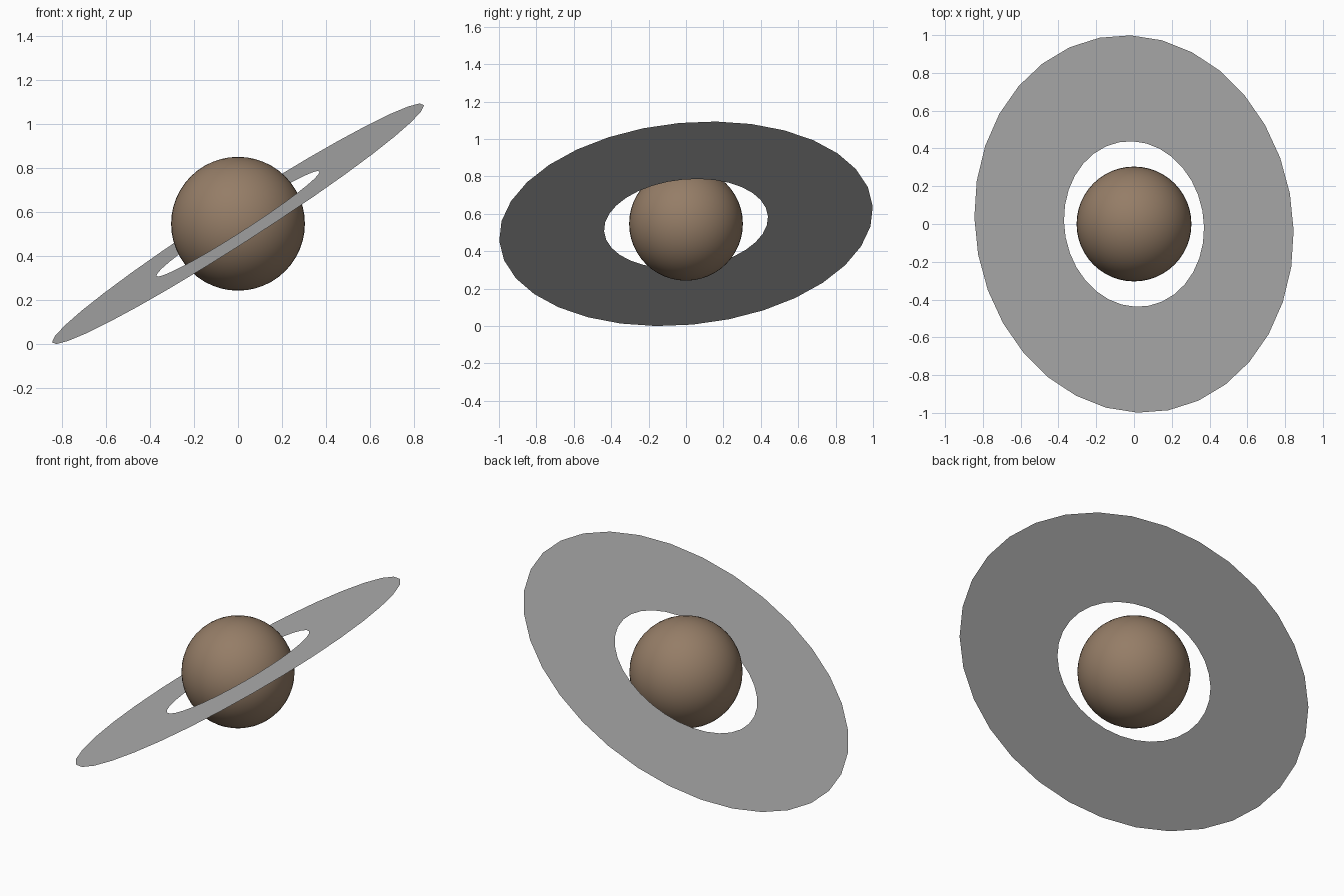
import bpy, bmesh, math
from mathutils import Matrix, Vector

if "Cube" in bpy.data.objects:
    bpy.data.objects.remove(bpy.data.objects["Cube"])


def material(name, rgb):
    m = bpy.data.materials.new(name)
    m.diffuse_color = (*rgb, 1)
    m.use_nodes = True
    m.node_tree.nodes["Principled BSDF"].inputs["Base Color"].default_value = m.diffuse_color
    return m


def add_object(name, bm, mat):
    mesh = bpy.data.meshes.new(name)
    bm.to_mesh(mesh)
    bm.free()
    mesh.materials.append(mat)
    obj = bpy.data.objects.new(name, mesh)
    bpy.context.collection.objects.link(obj)
    return obj


brown = material("dusty brown", (0.30, 0.205, 0.135))
grey = material("ring grey", (0.45, 0.45, 0.45))

SIDES, OUTER, INNER = 32, 1.003, 0.44
SPIN = math.radians(-2)
tilt = Matrix.Rotation(math.radians(-32.7), 3, 'Y') @ Matrix.Rotation(math.radians(5), 3, 'X')

# ring: flat tilted annulus
bm = bmesh.new()


def loop(radius):
    step = 2 * math.pi / SIDES
    return [bm.verts.new(tilt @ Vector((radius * math.cos(i * step + SPIN),
                                        radius * math.sin(i * step + SPIN), 0)))
            for i in range(SIDES)]


outer, inner = loop(OUTER), loop(INNER)
for i in range(SIDES):
    j = (i + 1) % SIDES
    bm.faces.new((outer[i], outer[j], inner[j], inner[i]))
height = -min(v.co.z for v in outer)
bmesh.ops.translate(bm, verts=bm.verts, vec=(0, 0, height))
add_object("ring", bm, grey)

# planet: smooth ball at the ring centre
bm = bmesh.new()
bmesh.ops.create_uvsphere(bm, u_segments=48, v_segments=24, radius=0.304)
for f in bm.faces:
    f.smooth = True
planet = add_object("planet", bm, brown)
planet.location.z = height
